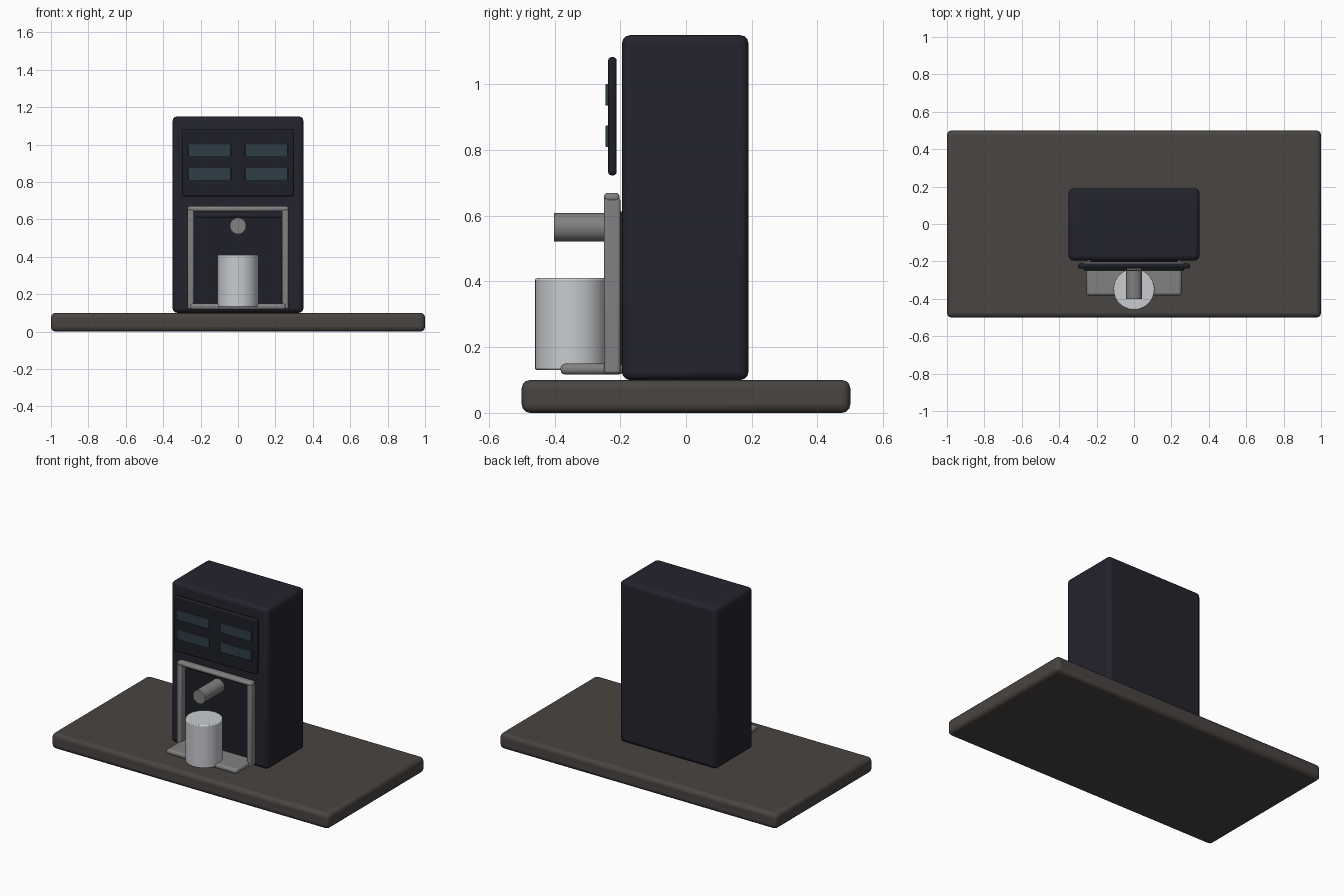
import bpy, math

if "Cube" in bpy.data.objects:
    bpy.data.objects.remove(bpy.data.objects["Cube"])


def material(name, rgb):
    m = bpy.data.materials.new(name)
    m.diffuse_color = (*rgb, 1)
    m.use_nodes = True
    m.node_tree.nodes["Principled BSDF"].inputs["Base Color"].default_value = m.diffuse_color
    return m


STONE = material("brown grey stone", (0.066, 0.058, 0.054))
NAVY = material("dark navy", (0.017, 0.017, 0.027))
BLACK = material("panel black", (0.013, 0.014, 0.021))
TEAL = material("dark teal", (0.026, 0.048, 0.062))
STEEL = material("steel grey", (0.22, 0.22, 0.225))
WHITE = material("cup white", (0.58, 0.60, 0.63))


def finish(ob, name, mat, bevel, segments):
    ob.name = name
    ob.data.materials.append(mat)
    bpy.ops.object.transform_apply(location=False, rotation=True, scale=True)
    if bevel:
        mod = ob.modifiers.new("rounded edges", 'BEVEL')
        mod.width = bevel
        mod.segments = segments
        mod.limit_method = 'ANGLE'
        mod.angle_limit = math.radians(40)
    bpy.ops.object.shade_smooth_by_angle(angle=math.radians(35))
    return ob


def box(name, x, y, z, mat, bevel=0, segments=3):
    """Box from (min, max) ranges on each axis."""
    ranges = (x, y, z)
    bpy.ops.mesh.primitive_cube_add(size=1, location=[(a + b) / 2 for a, b in ranges])
    ob = bpy.context.object
    ob.scale = [b - a for a, b in ranges]
    return finish(ob, name, mat, bevel, segments)


def cylinder(name, radius, depth, centre, mat, rotation=(0, 0, 0), sides=32, bevel=0):
    bpy.ops.mesh.primitive_cylinder_add(vertices=sides, radius=radius, depth=depth,
                                        location=centre, rotation=rotation)
    return finish(bpy.context.object, name, mat, bevel, 2)


# Counter and machine body
box("counter", (-1, 1), (-0.5, 0.5), (0, 0.1), STONE, 0.025)
box("body", (-0.35, 0.35), (-0.195, 0.19), (0.1, 1.15), NAVY, 0.025)

# Control panel with four buttons
box("control_panel", (-0.3, 0.3), (-0.237, -0.211), (0.723, 1.083), BLACK, 0.01)
for side in (-1, 1):
    for z in (0.842, 0.968):
        box("button", (side * 0.152 - 0.114, side * 0.152 + 0.114),
            (-0.245, -0.23), (z - 0.033, z + 0.033), TEAL, 0.003, 2)

# Dispensing bay and its steel frame
box("bay_back", (-0.235, 0.235), (-0.202, -0.18), (0.12, 0.613), BLACK, 0.004, 2)
for side in (-1, 1):
    box("frame_post", (side * 0.2525 - 0.0165, side * 0.2525 + 0.0165),
        (-0.25, -0.2), (0.12, 0.655), STEEL, 0.008)
box("frame_top", (-0.27, 0.27), (-0.25, -0.202), (0.642, 0.67), STEEL, 0.012)

# Drip tray, spout and cup
box("drip_tray", (-0.255, 0.255), (-0.382, -0.19), (0.117, 0.15), STEEL, 0.014)
cylinder("spout", 0.044, 0.21, (0, -0.297, 0.565), STEEL, (math.pi / 2, 0, 0), sides=24)
cylinder("cup", 0.11, 0.28, (0, -0.35, 0.27), WHITE, bevel=0.006)
